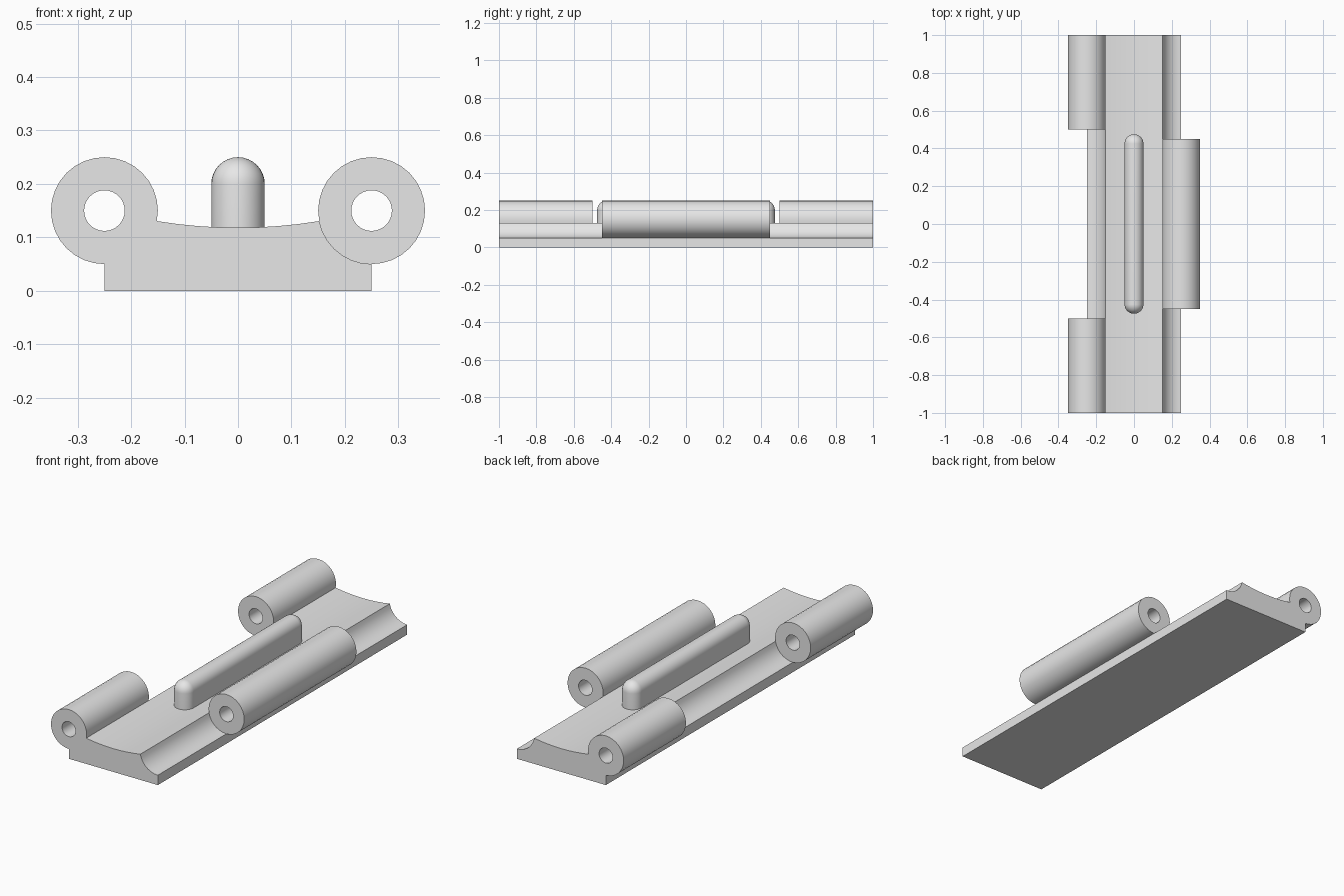
import bpy
import bmesh
from math import sin, cos, pi, radians

cube = bpy.data.objects.get("Cube")
if cube:
    bpy.data.objects.remove(cube, do_unlink=True)

grey = bpy.data.materials.new("plain grey")
grey.use_nodes = True
grey.diffuse_color = (0.8, 0.8, 0.8, 1)
grey.node_tree.nodes["Principled BSDF"].inputs["Base Color"].default_value = grey.diffuse_color

TUBE_X, TUBE_Z, TUBE_R, HOLE_R, SIDES = 0.25, 0.15, 0.1, 0.038, 32


def finish(name, faces):
    """Make a smooth-shaded object from faces given as lists of points."""
    bm = bmesh.new()
    for face in faces:
        bm.faces.new([bm.verts.new(p) for p in face])
    bmesh.ops.remove_doubles(bm, verts=bm.verts, dist=0.0001)
    bmesh.ops.recalc_face_normals(bm, faces=bm.faces)
    mesh = bpy.data.meshes.new(name)
    bm.to_mesh(mesh)
    bm.free()
    mesh.materials.append(grey)
    obj = bpy.data.objects.new(name, mesh)
    bpy.context.collection.objects.link(obj)
    bpy.ops.object.select_all(action="DESELECT")
    obj.select_set(True)
    bpy.context.view_layer.objects.active = obj
    bpy.ops.object.shade_smooth_by_angle(angle=radians(30))


def on_tube(side, radius, step):
    """Point on a tube circle; step 0 is the lowest, counting inward."""
    a = 2 * pi * step / SIDES
    return (side * (TUBE_X - radius * sin(a)), TUBE_Z - radius * cos(a))


# Plate cross-section: flat bottom, two hollow shoulders, shallow dished top
shoulder = range(SIDES // 4)
rim_x, rim_z = on_tube(1, TUBE_R, shoulder[-1])
dish = [(rim_x * k / 4, 0.118 + (rim_z - 0.118) * (k / 4) ** 2) for k in range(3, -4, -1)]
plate = [(-TUBE_X, 0), (TUBE_X, 0)]
plate += [on_tube(1, TUBE_R, i) for i in shoulder] + dish
plate += [on_tube(-1, TUBE_R, i) for i in reversed(shoulder)]


# Tube cross-section as a ring of wedges
def ring(side):
    return [[on_tube(side, TUBE_R, i), on_tube(side, TUBE_R, i + 1),
             on_tube(side, HOLE_R, i + 1), on_tube(side, HOLE_R, i)] for i in range(SIDES)]


# Extrude the sections along y; a face shared by two cells is inside and drops out
skin = {}


def toggle(face):
    key = frozenset(tuple(round(c * 10000) for c in p) for p in face)
    if key in skin:
        del skin[key]
    else:
        skin[key] = face


def extrude(outline, y0, y1):
    for y in (y0, y1):
        toggle([(x, y, z) for x, z in outline])
    for (ax, az), (bx, bz) in zip(outline, outline[1:] + outline[:1]):
        toggle([(ax, y0, az), (bx, y0, bz), (bx, y1, bz), (ax, y1, az)])


stations = [-1, -0.5, -0.45, 0.45, 0.5, 1]
for y0, y1 in zip(stations, stations[1:]):
    extrude(plate, y0, y1)
    if y1 - y0 > 0.1:
        side = 1 if y0 < 0 < y1 else -1      # middle tube at +x, end tubes at -x
        for wedge in ring(side):
            extrude(wedge, y0, y1)
finish("hinge_plate_with_tubes", skin.values())


# Round-topped centre fin from stacked stadium outlines
def stadium(radius, z):
    pts = []
    for end in (1, -1):
        for i in range(17):
            a = pi * i / 16
            pts.append((end * radius * cos(a), end * (0.425 + radius * sin(a)), z))
    return pts


FIN_R = 0.05
levels = [stadium(FIN_R, 0.08)]
levels += [stadium(FIN_R * cos(pi * i / 16), 0.2 + FIN_R * sin(pi * i / 16)) for i in range(9)]
fin = [levels[0]]
for low, high in zip(levels, levels[1:]):
    for i in range(len(low)):
        j = (i + 1) % len(low)
        fin.append([low[i], low[j], high[j], high[i]])
finish("centre_fin", fin)
